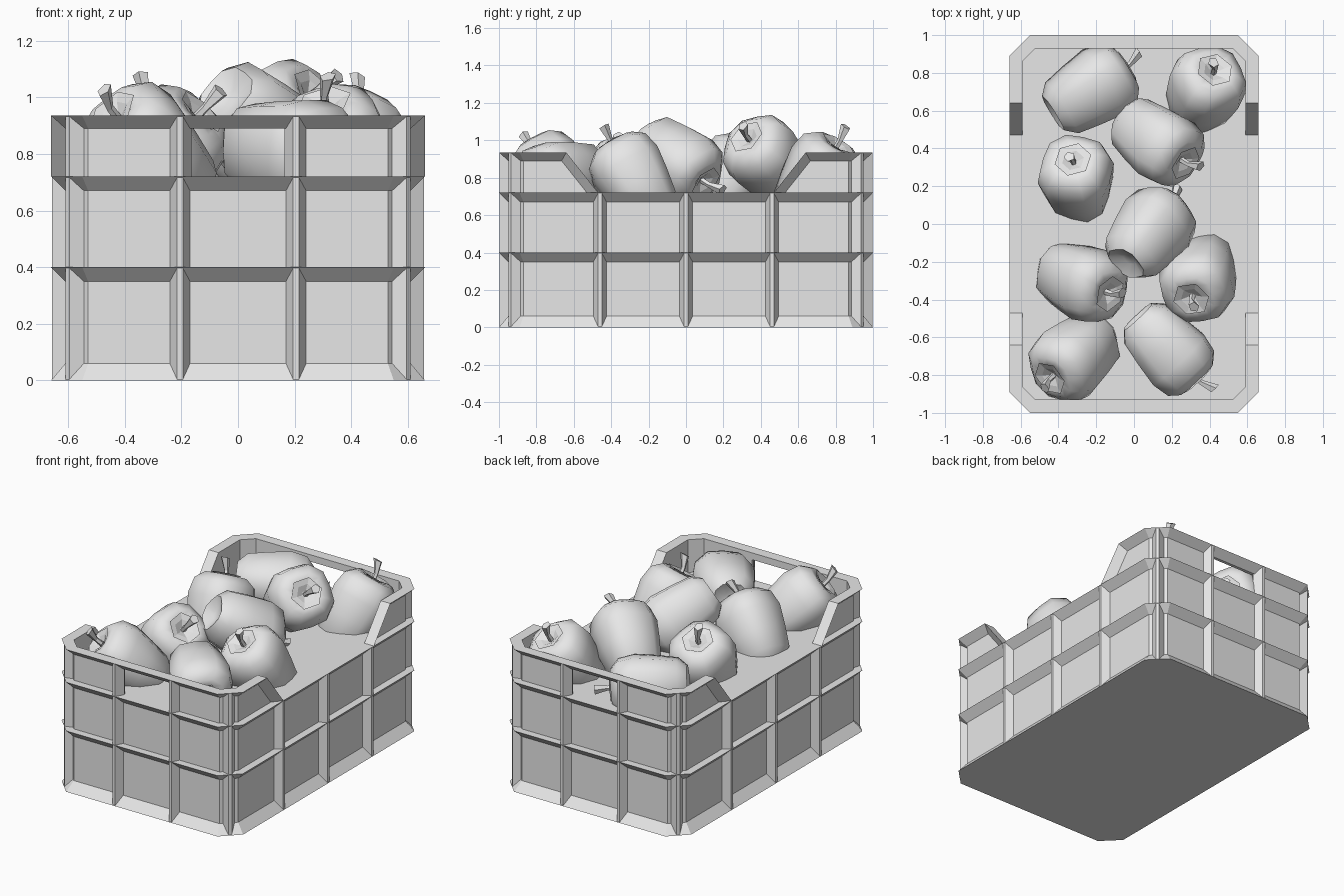
import bpy, bmesh, math
from mathutils import Vector, Matrix

cube = bpy.data.objects.get("Cube")
if cube:
    bpy.data.objects.remove(cube, do_unlink=True)

grey = bpy.data.materials.new("plain_grey")
grey.use_nodes = True
colour = (0.8, 0.8, 0.8, 1)
grey.diffuse_color = colour
grey.node_tree.nodes["Principled BSDF"].inputs["Base Color"].default_value = colour

HX, HY, CH = 0.66, 1.0, 0.11      # half width, half length, corner chamfer
LOW, HIGH = 0.72, 0.935           # side height, end height
PANEL, INNER = 0.05, 0.07         # panel and inner wall insets
HOLE = 0.17                       # handle half width


def finish(name, bm, smooth=False):
    bmesh.ops.remove_doubles(bm, verts=bm.verts, dist=0.0005)
    bmesh.ops.recalc_face_normals(bm, faces=bm.faces)
    mesh = bpy.data.meshes.new(name)
    bm.to_mesh(mesh)
    bm.free()
    mesh.materials.append(grey)
    if smooth:
        mesh.shade_smooth()
        mesh.set_sharp_from_angle(angle=math.radians(50))
    obj = bpy.data.objects.new(name, mesh)
    bpy.context.collection.objects.link(obj)
    return obj


def loft(bm, rings, cap_start=True, cap_end=True):
    rows = [[bm.verts.new(p) for p in ring] for ring in rings]
    n = len(rows[0])
    for a, b in zip(rows, rows[1:]):
        for i in range(n):
            j = (i + 1) % n
            bm.faces.new((a[i], a[j], b[j], b[i]))
    if cap_start:
        bm.faces.new(rows[0][::-1])
    if cap_end:
        bm.faces.new(rows[-1])


def octagon(inset, z):
    x, y, c = HX - inset, HY - inset, CH - 0.586 * inset
    quarter = [(x, y - c), (x - c, y)]
    half = quarter + [(-a, b) for a, b in quarter[::-1]]
    return [(a, b, z) for a, b in half + [(-a, -b) for a, b in half]]


# Crate body: tiers with overhanging lips and a flared foot
bm = bmesh.new()
body = [(0, 0), (PANEL, 0.06), (PANEL, 0.35), (0, 0.4), (PANEL, 0.4),
        (PANEL, 0.67), (0, LOW)]
loft(bm, [octagon(d, z) for d, z in body])
finish("crate_body", bm)


def rail(inset, y_low, y_high, z_low, z_high, side):
    """Points along one raised end, from slope foot to slope foot."""
    x, y, c = HX - inset, HY - inset, CH - 0.586 * inset
    half = [(x, y_low, z_low), (x, y_high, z_high), (x, y - c, z_high),
            (x - c, y, z_high), (HOLE, y, z_high)]
    path = half + [(-a, b, h) for a, b, h in half[::-1]]
    return [(a, side * b, h) for a, b, h in path]


# Raised ends: sloped rim, recessed panels and open handle
for side, name in ((-1, "front_end_wall"), (1, "back_end_wall")):
    bm = bmesh.new()
    shapes = {
        "rim": (0, 0.47, 0.64, LOW, HIGH),
        "panel": (PANEL, 0.53, 0.665, LOW, 0.89),
        "panel_foot": (PANEL, 0.53, 0.665, LOW, LOW),
        "inner_rim": (INNER, 0.47, 0.64, LOW, HIGH),
        "inner": (INNER, 0.53, 0.665, LOW, 0.89),
        "inner_foot": (INNER, 0.53, 0.665, LOW, LOW),
    }
    r = {k: [Vector(p) for p in rail(*v, side)] for k, v in shapes.items()}

    def quad(*points):
        unique = []
        for p in points:
            if all((p - q).length > 0.0005 for q in unique):
                unique.append(p)
        bm.faces.new([bm.verts.new(p) for p in unique])

    def strip(a, b, i):
        quad(r[a][i], r[a][i + 1], r[b][i + 1], r[b][i])

    for i in range(9):
        strip("rim", "inner_rim", i)
        strip("rim", "panel", i)
        strip("inner_rim", "inner", i)
        if i == 4:
            strip("panel", "inner", i)
        else:
            strip("panel", "panel_foot", i)
            strip("inner", "inner_foot", i)
    for i in (4, 5):
        quad(r["panel"][i], r["inner"][i], r["inner_foot"][i], r["panel_foot"][i])
    finish(name, bm)


# Upright ribs
def rib(name, x, y, nx, ny, top):
    n = Vector((nx, ny, 0)).normalized()
    t = Vector((-n.y, n.x, 0))
    p = Vector((x, y, 0)) - n * 0.003
    back = p - n * 0.055
    outline = [p + t * 0.01, back + t * 0.04, back - t * 0.04, p - t * 0.01]
    bm = bmesh.new()
    loft(bm, [[q + Vector((0, 0, z)) for q in outline] for z in (0.002, top - 0.002)])
    finish(name, bm)


for s in (-1, 1):
    for x in (-0.205, 0.205):
        rib("end_rib", x, s * HY, 0, s, HIGH)
    for y in (-0.46, 0, 0.46):
        rib("side_rib", s * HX, y, s, 0, LOW)
    for u in (-1, 1):
        rib("corner_rib", s * (HX - CH / 2), u * (HY - CH / 2), s, u, HIGH)


# Lobed vegetables with a sunken cap and a flared, bent stalk
def ring(radius, h, sides, lobe=0.0, shift=0.0):
    pts = []
    for i in range(sides):
        a = math.tau * i / sides
        k = radius * (1 - lobe if i % 3 == 0 else 1)
        pts.append((k * math.cos(a) + shift, k * math.sin(a), h))
    return pts


BODY = [(0.04, -0.2), (0.11, -0.235), (0.165, -0.18), (0.19, -0.05),
        (0.208, 0.08), (0.188, 0.175), (0.13, 0.222), (0.08, 0.222), (0.03, 0.19)]
CAP = [(0.1, 0.232), (0.06, 0.222), (0.02, 0.2)]
STALK = [(0.017, 0.19, 0), (0.015, 0.25, 0.005), (0.03, 0.325, 0.035)]


def pepper(name, centre, axis, spin):
    turn = Vector(axis).to_track_quat('Z', 'Y').to_matrix().to_4x4()
    place = Matrix.Translation(centre) @ turn @ Matrix.Rotation(spin, 4, 'Z')
    bm = bmesh.new()
    loft(bm, [ring(a, h, 12, 0.09) for a, h in BODY])
    finish(name, bm, True).matrix_world = place
    bm = bmesh.new()
    loft(bm, [ring(a, h, 6) for a, h in CAP], cap_start=False)
    finish(name + "_cap", bm).matrix_world = place
    bm = bmesh.new()
    loft(bm, [ring(a, h, 5, 0, s) for a, h, s in STALK])
    finish(name + "_stalk", bm).matrix_world = place


pepper("pepper_back_left", (-0.23, 0.71, 0.8), (0.83, 0.52, -0.1), 0.3)
pepper("pepper_back_right", (0.37, 0.7, 0.79), (0.25, 0.5, 0.83), 0.8)
pepper("pepper_top_back", (0.12, 0.44, 0.89), (0.65, -0.5, 0.55), 0.2)
pepper("pepper_top_middle", (0.08, -0.05, 0.89), (0.5, 0.65, -0.5), 0.5)
pepper("pepper_middle_left", (-0.3, 0.23, 0.78), (-0.1, 0.48, 0.87), 1.1)
pepper("pepper_lower_left", (-0.28, -0.3, 0.79), (0.65, -0.3, 0.68), 0.4)
pepper("pepper_front_left", (-0.31, -0.7, 0.8), (-0.58, -0.5, 0.63), 0.9)
pepper("pepper_lower_right", (0.35, -0.28, 0.79), (-0.2, -0.5, 0.83), 0.6)
pepper("pepper_front_right", (0.18, -0.66, 0.81), (0.67, -0.71, -0.1), 0.1)
